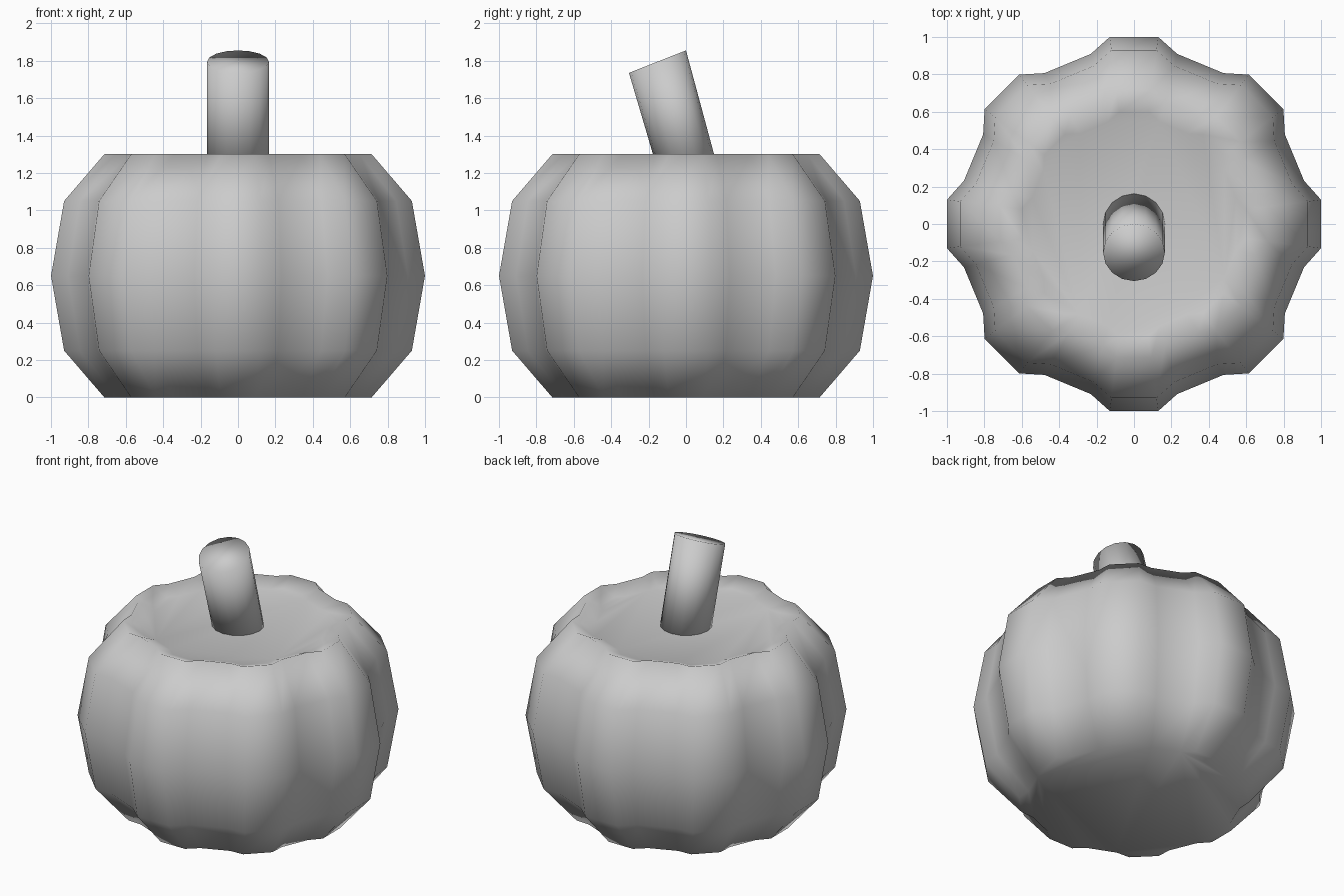
import bpy, bmesh
from math import sin, cos, pi, radians

if "Cube" in bpy.data.objects:
    bpy.data.objects.remove(bpy.data.objects["Cube"])


def loft(name, rings):
    """Bridge equal-sized rings of points, cap both ends, shade smooth."""
    bm = bmesh.new()
    loops = [[bm.verts.new(p) for p in ring] for ring in rings]
    n = len(loops[0])
    for a, b in zip(loops, loops[1:]):
        for i in range(n):
            j = (i + 1) % n
            bm.faces.new((a[i], a[j], b[j], b[i]))
    bm.faces.new(list(reversed(loops[0])))
    bm.faces.new(loops[-1])
    bmesh.ops.recalc_face_normals(bm, faces=bm.faces)
    for f in bm.faces:
        f.smooth = True
    mesh = bpy.data.meshes.new(name)
    bm.to_mesh(mesh)
    bm.free()
    obj = bpy.data.objects.new(name, mesh)
    bpy.context.collection.objects.link(obj)
    return obj


# Pumpkin body: eight-lobed outline scaled along a barrel profile, sunken top
LOBE = [(-14.3, 0.938), (-7.4, 1.008), (7.4, 1.008), (14.3, 0.938)]
outline = [(r * cos(radians(45 * k + a)), r * sin(radians(45 * k + a)))
           for k in range(8) for a, r in LOBE]
PROFILE = [(0.715, 0), (0.93, 0.25), (1.0, 0.65), (0.93, 1.05),
           (0.715, 1.3), (0.6, 1.255)]
loft("pumpkin_body", [[(x * s, y * s, z) for x, y in outline] for s, z in PROFILE])

# Stem: round tube leaning forward with a slanted end
SIDES, R = 16, 0.165
# each entry: centre y, centre z, half depth in y, rise of the back edge
STEM = [(0.015, 1.2, 0.162, 0.0), (-0.1525, 1.795, 0.1525, 0.06)]
loft("stem", [[(R * cos(t), cy + hy * sin(t), cz + rise * sin(t))
               for t in (2 * pi * i / SIDES for i in range(SIDES))]
              for cy, cz, hy, rise in STEM])
